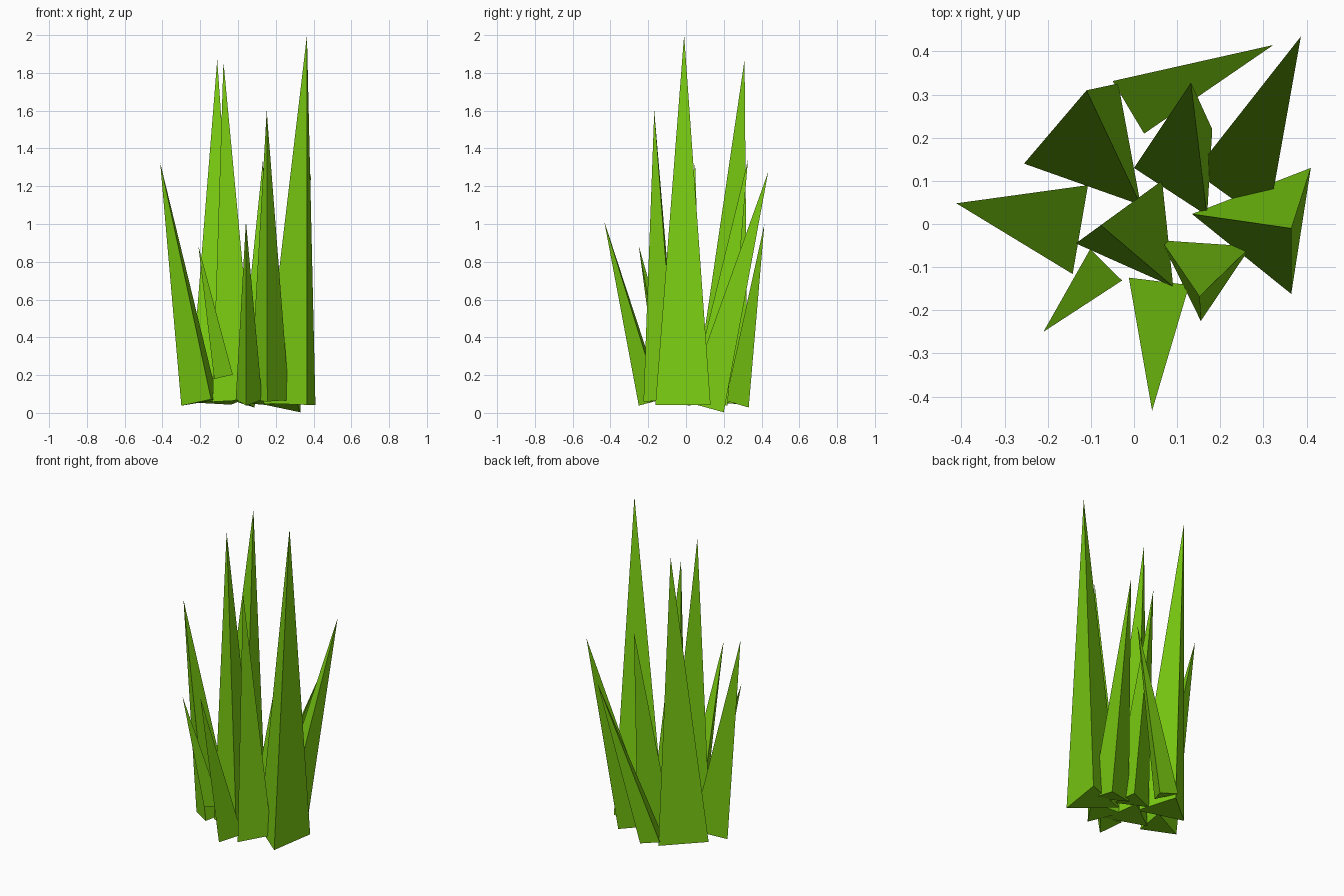
import bpy, bmesh
from mathutils import Vector, Matrix
from math import tau

if "Cube" in bpy.data.objects:
    bpy.data.objects.remove(bpy.data.objects["Cube"])

green = bpy.data.materials.new("grass_green")
green.diffuse_color = (0.2, 0.62, 0.006, 1)
green.use_nodes = True
green.node_tree.nodes["Principled BSDF"].inputs["Base Color"].default_value = green.diffuse_color


def blade(name, base, tip, corner):
    """Three-sided spike: triangular foot square to the axis, one foot corner given in plan."""
    base, tip = Vector(base), Vector(tip)
    axis = (tip - base).normalized()
    dx, dy = corner[0] - base.x, corner[1] - base.y
    arm = Vector((dx, dy, -(axis.x * dx + axis.y * dy) / axis.z))
    bm = bmesh.new()
    foot = [bm.verts.new(base + Matrix.Rotation(tau * i / 3, 3, axis) @ arm) for i in range(3)]
    top = bm.verts.new(tip)
    bm.faces.new(foot[::-1])
    for i in range(3):
        bm.faces.new((foot[i], foot[(i + 1) % 3], top))
    mesh = bpy.data.meshes.new(name)
    bm.to_mesh(mesh)
    bm.free()
    mesh.materials.append(green)
    bpy.context.collection.objects.link(bpy.data.objects.new(name, mesh))


# Foot centre, tip, and plan position of one foot corner
blades = [
    # tall upright blades
    ((0.007, -0.03, 0.065), (-0.077, -0.003, 1.86), (-0.135, -0.045)),
    ((0.303, -0.003, 0.045), (0.365, -0.01, 2.0), (0.41, 0.13)),
    ((0.163, -0.105, 0.065), (0.152, -0.168, 1.60), (0.155, -0.225)),
    ((-0.092, 0.17, 0.055), (-0.11, 0.31, 1.87), (-0.255, 0.14)),
    ((0.117, 0.123, 0.055), (0.132, 0.328, 1.34), (0.0, 0.13)),
    # leaning outer blades
    ((-0.183, -0.003, 0.06), (-0.412, 0.048, 1.325), (-0.30, 0.017)),
    ((-0.085, -0.115, 0.195), (-0.21, -0.25, 0.885), (-0.126, -0.156)),
    ((0.053, -0.172, 0.06), (0.042, -0.433, 1.015), (0.043, -0.25)),
    ((0.02, 0.291, 0.055), (0.323, 0.415, 1.0), (0.086, 0.332)),
    ((0.26, 0.107, 0.035), (0.387, 0.435, 1.275), (0.33, 0.20)),
]
for n, spec in enumerate(blades, 1):
    blade(f"grass_blade_{n}", *spec)
